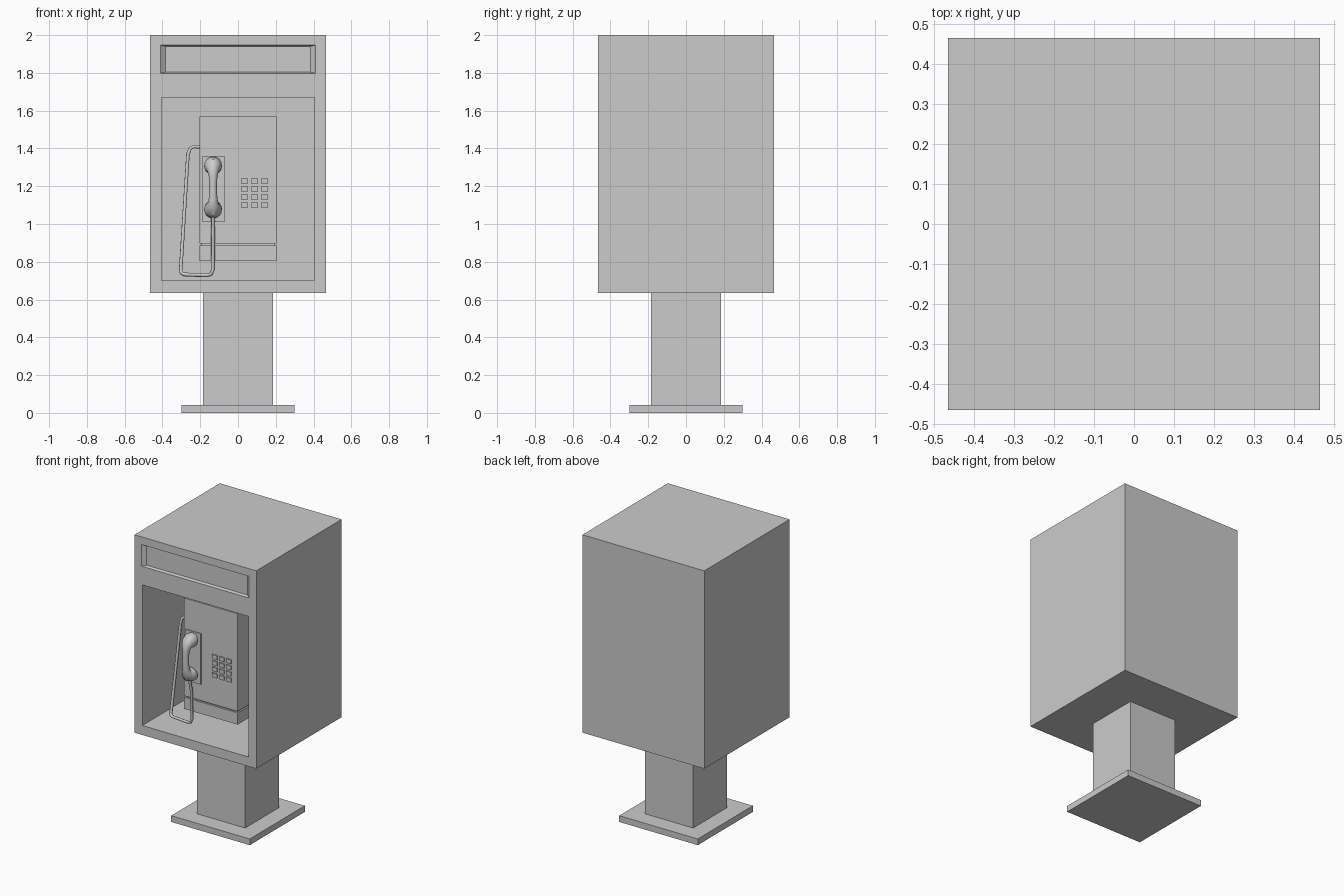
import bpy, bmesh
from math import cos, sin, pi, radians
from mathutils import Vector

if "Cube" in bpy.data.objects:
    bpy.data.objects.remove(bpy.data.objects["Cube"])


def mesh_object(name, bm):
    bmesh.ops.recalc_face_normals(bm, faces=bm.faces)
    me = bpy.data.meshes.new(name)
    bm.to_mesh(me)
    bm.free()
    ob = bpy.data.objects.new(name, me)
    bpy.context.collection.objects.link(ob)
    return ob


def box(name, x0, x1, y0, y1, z0, z1, taper=(0, 0)):
    """Box between limits; taper shrinks the rear (+y) face in x and z."""
    bm = bmesh.new()
    bmesh.ops.create_cube(bm, size=1)
    for v in bm.verts:
        sx, sy, sz = v.co.x > 0, v.co.y > 0, v.co.z > 0
        tx, tz = taper if sy else (0, 0)
        v.co = (x1 - tx if sx else x0 + tx, y1 if sy else y0,
                z1 - tz if sz else z0 + tz)
    return mesh_object(name, bm)


def cut(target, cutter):
    m = target.modifiers.new("cut", 'BOOLEAN')
    m.operation, m.solver, m.object = 'DIFFERENCE', 'EXACT', cutter
    bpy.context.view_layer.objects.active = target
    bpy.ops.object.modifier_apply(modifier=m.name)
    bpy.data.objects.remove(cutter)


# Foot and post
box("base_plate", -.30, .30, -.30, .30, 0, .043)
box("post", -.184, .184, -.184, .184, .043, .635)

# Housing with phone alcove and shallow tapered sign recess
FRONT, BACK_WALL = -.465, .02
housing = box("housing", -.465, .465, FRONT, .465, .635, 2)
cut(housing, box("alcove_cutter", -.405, .405, FRONT - .1, BACK_WALL, .70, 1.67))
# start the tapered cutter exactly in line with the slanted sides
cut(housing, box("sign_cutter", -.435, .435, FRONT - .02, FRONT + .02,
                 1.792, 1.953, taper=(.05, .012)))

# Phone body: upper block, lower block and the recessed seam between
FACE = -.297
box("phone_body", -.205, .205, FACE, BACK_WALL, .896, 1.57)
box("coin_return", -.205, .205, FACE, BACK_WALL, .805, .886)
box("phone_seam", -.195, .195, FACE + .012, BACK_WALL, .886, .896)

# Cradle plate
box("cradle_plate", -.188, -.072, FACE - .008, FACE, 1.01, 1.36)

# Keypad
for row in range(4):
    for col in range(3):
        x, z = .034 + col * .0535, 1.228 - row * .0425
        box(f"key_{row}_{col}", x - .019, x + .019, FACE - .01, FACE,
            z - .014, z + .014)

# Handset: circular rings lofted along a bent path, mirrored top to bottom
CX, CZ = -.132, 1.193
half = [(-.312, -.112, .042, -15), (-.318, -.114, .047, -15),
        (-.340, -.117, .047, -10), (-.362, -.110, .040, 15),
        (-.374, -.088, .030, 50), (-.379, -.060, .023, 80),
        (-.381, -.025, .021, 90)]
rings = half + [(y, -z, r, 180 - a) for y, z, r, a in reversed(half)]
N = 16
bm = bmesh.new()
loops = []
for y, z, r, a in rings:
    a = radians(a)
    side, up = Vector((1, 0, 0)), Vector((0, sin(a), cos(a)))
    c = Vector((CX, y, CZ + z))
    loops.append([bm.verts.new(c + r * (cos(2 * pi * i / N) * side
                                        + sin(2 * pi * i / N) * up))
                  for i in range(N)])
for p, q in zip(loops, loops[1:]):
    for i in range(N):
        j = (i + 1) % N
        bm.faces.new((p[i], p[j], q[j], q[i]))
bm.faces.new(loops[0])
bm.faces.new(loops[-1])
handset = mesh_object("handset", bm)
bpy.ops.object.select_all(action='DESELECT')
handset.select_set(True)
bpy.context.view_layer.objects.active = handset
bpy.ops.object.shade_smooth_by_angle(angle=radians(35))

# Cord from the phone's side, down and round to the handset
path = [(-.195, -.24, 1.408), (-.235, -.24, 1.41), (-.253, -.242, 1.40),
        (-.265, -.245, 1.37), (-.303, -.295, .765), (-.300, -.303, .74),
        (-.285, -.307, .733), (-.165, -.311, .728), (-.143, -.312, .735),
        (-.132, -.313, .76), (-.132, -.318, .95), (-.132, -.340, 1.045)]
cu = bpy.data.curves.new("cord", 'CURVE')
cu.dimensions = '3D'
cu.bevel_depth, cu.bevel_resolution, cu.use_fill_caps = .01, 1, True
sp = cu.splines.new('POLY')
sp.points.add(len(path) - 1)
for pt, co in zip(sp.points, path):
    pt.co = (*co, 1)
cord = bpy.data.objects.new("cord", cu)
bpy.context.collection.objects.link(cord)
bpy.ops.object.select_all(action='DESELECT')
cord.select_set(True)
bpy.context.view_layer.objects.active = cord
bpy.ops.object.convert(target='MESH')
